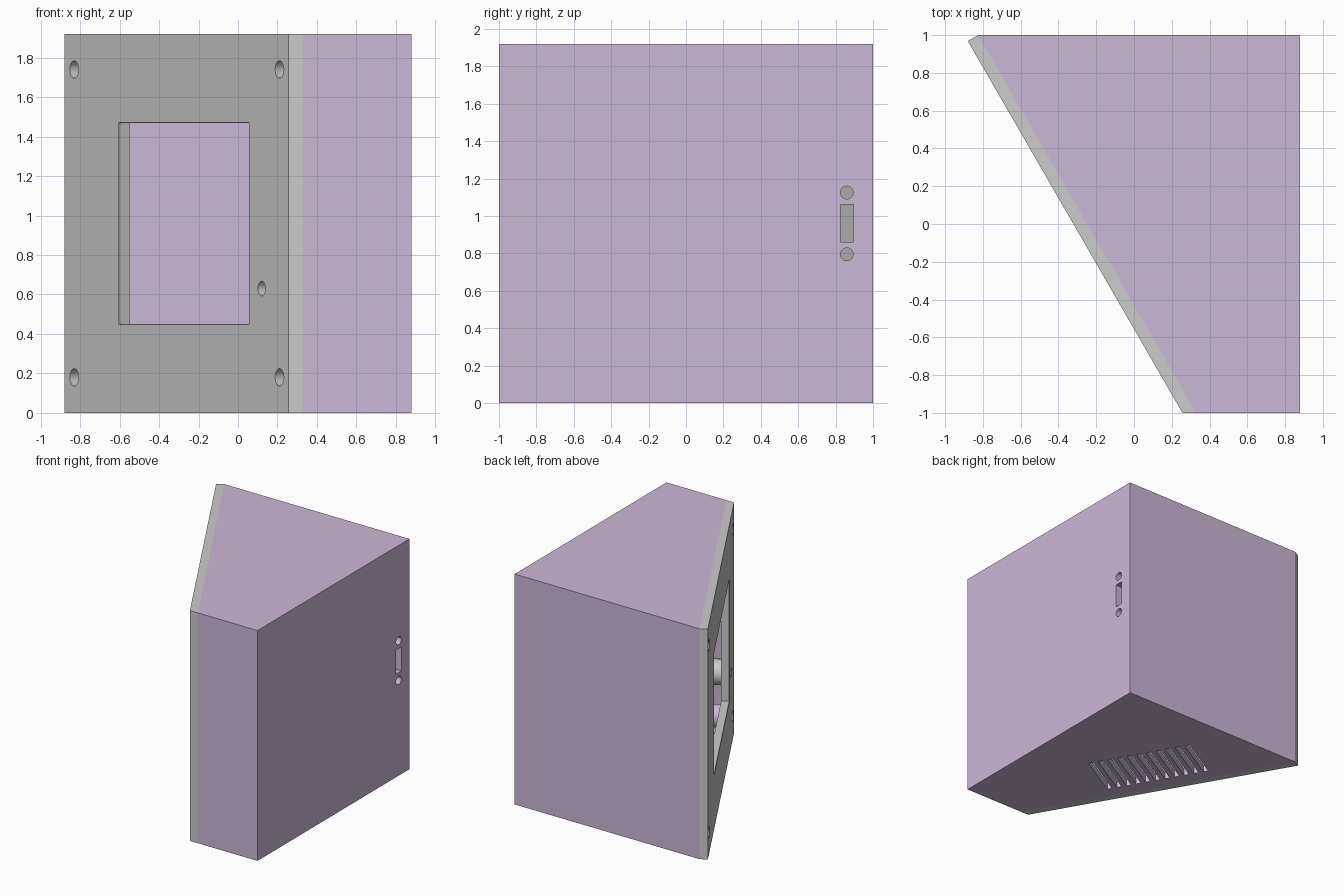
import bpy, bmesh, math
from mathutils import Matrix, Vector

if "Cube" in bpy.data.objects:
    bpy.data.objects.remove(bpy.data.objects["Cube"])

H, T, W = 1.92, 0.063, 0.06           # height, panel thickness, wall
# Panel frame: local x runs along the slanted front, y goes inward
FRAME = Matrix.Translation((-0.88, 0.9685, 0)) @ Matrix.Rotation(math.radians(-60), 4, 'Z')
SCREWS = [(s, z) for s in (0.10, 2.18) for z in (0.18, 1.74)]

purple = bpy.data.materials.new("purple_plastic")
purple.diffuse_color = (0.60, 0.48, 0.68, 1)
purple.use_nodes = True
purple.node_tree.nodes["Principled BSDF"].inputs["Base Color"].default_value = purple.diffuse_color


def add_prism(bm, pts, z0, z1):
    """Extrude an outline in plan from z0 to z1."""
    face = bm.faces.new([bm.verts.new((x, y, z0)) for x, y in pts])
    new = bmesh.ops.extrude_face_region(bm, geom=[face])["geom"]
    bmesh.ops.translate(bm, vec=(0, 0, z1 - z0),
                        verts=[v for v in new if isinstance(v, bmesh.types.BMVert)])


def add_box(bm, lo, hi, m=Matrix()):
    lo, hi = Vector(lo), Vector(hi)
    mat = m @ Matrix.Translation((lo + hi) / 2) @ Matrix.Diagonal((*(hi - lo), 1))
    bmesh.ops.create_cube(bm, size=1, matrix=mat)


def add_cyl(bm, centre, r, length, axis='Y', m=Matrix()):
    """Cylinder along local Y or X, centred."""
    rot = Matrix.Rotation(math.pi / 2, 4, 'X' if axis == 'Y' else 'Y')
    bmesh.ops.create_cone(bm, cap_ends=True, segments=40, radius1=r, radius2=r, depth=length,
                          matrix=m @ Matrix.Translation(centre) @ rot)


def finish(bm, name, material=None):
    bmesh.ops.recalc_face_normals(bm, faces=bm.faces)
    me = bpy.data.meshes.new(name)
    bm.to_mesh(me)
    bm.free()
    ob = bpy.data.objects.new(name, me)
    bpy.context.collection.objects.link(ob)
    if material:
        me.materials.append(material)
    return ob


def boolean(ob, cutter, op='DIFFERENCE'):
    """Apply a boolean and discard the helper."""
    mod = ob.modifiers.new("bool", 'BOOLEAN')
    mod.operation, mod.object, mod.solver = op, cutter, 'EXACT'
    bpy.context.view_layer.objects.active = ob
    bpy.ops.object.modifier_apply(modifier=mod.name)
    bpy.data.objects.remove(cutter)


def smooth(ob):
    bpy.ops.object.select_all(action='DESELECT')
    ob.select_set(True)
    bpy.context.view_layer.objects.active = ob
    bpy.ops.object.shade_smooth_by_angle(angle=math.radians(30))


OUTLINE = [(-0.8254, 1), (0.329, -1), (0.88, -1), (0.88, 1)]

# Case: hollow wedge open towards the panel
bm = bmesh.new()
add_prism(bm, OUTLINE, 0, H)
case = finish(bm, "case", purple)
bm = bmesh.new()
add_prism(bm, [(-0.95, 1 - W), (0.14, W - 1), (0.88 - W, W - 1), (0.88 - W, 1 - W)], W, H - W)
boolean(case, finish(bm, "cavity_cutter"))

# Side connector opening with two screw holes, and floor vents
bm = bmesh.new()
add_box(bm, (0.78, 0.825, 0.86), (0.95, 0.895, 1.06))
for z in (0.795, 1.125):
    add_cyl(bm, (0.86, 0.86, z), 0.034, 0.2, 'X')
for i in range(11):
    s = 1.12 + (i - 5) * 0.081
    add_box(bm, (s - 0.02, 0.165, -0.1), (s + 0.02, 0.60, W + 0.03), FRAME)
boolean(case, finish(bm, "opening_cutter"))
smooth(case)

# Screw posts behind the panel corners, trimmed to the case outline
bm = bmesh.new()
for s, z in SCREWS:
    add_cyl(bm, (s, T + 0.14, z), 0.09, 0.30, 'Y', FRAME)
posts = finish(bm, "screw_posts", purple)
bm = bmesh.new()
add_prism(bm, [(-0.80, 0.99), (0.34, -0.99), (0.87, -0.99), (0.87, 0.99)], 0.02, H - 0.02)
boolean(posts, finish(bm, "trim"), 'INTERSECT')
bm = bmesh.new()
for s, z in SCREWS:
    add_cyl(bm, (s, T + 0.05, z), 0.03, 0.20, 'Y', FRAME)
boolean(posts, finish(bm, "pilot_cutter"))
smooth(posts)

# Slanted front panel
bm = bmesh.new()
add_prism(bm, [(-0.88, 0.9685), (0.2565, -1), (0.329, -1), (-0.8254, 1)], 0, H)
panel = finish(bm, "front_panel")

# Sensor boss on the back of the panel
bm = bmesh.new()
add_cyl(bm, (2.0, T + 0.06, 0.63), 0.10, 0.16, 'Y', FRAME)
boolean(panel, finish(bm, "boss"), 'UNION')

# Screw holes, sensor hole and window
bm = bmesh.new()
for s, z in SCREWS:
    add_cyl(bm, (s, 0, z), 0.044, 0.3, 'Y', FRAME)
add_cyl(bm, (2.0, 0.1, 0.63), 0.037, 0.4, 'Y', FRAME)
add_box(bm, (0.551, -0.1, 0.451), (1.869, 0.2, 1.469), FRAME)
boolean(panel, finish(bm, "hole_cutter"))

# Bevelled window rim
bm = bmesh.new()
loops = []
for e, y in ((-0.02, 0.02 + 0.011), (0.02, -0.009 - 0.0)):
    loops.append([bm.verts.new(FRAME @ Vector((s, y, z))) for s, z in (
        (0.551 - e + 0.009, 0.451 - e + 0.009), (1.869 + e - 0.009, 0.451 - e + 0.009),
        (1.869 + e - 0.009, 1.469 + e - 0.009), (0.551 - e + 0.009, 1.469 + e - 0.009))])
for i in range(4):
    j = (i + 1) % 4
    bm.faces.new((loops[0][i], loops[0][j], loops[1][j], loops[1][i]))
for l in loops:
    bm.faces.new(l)
boolean(panel, finish(bm, "rim_cutter"))
smooth(panel)
